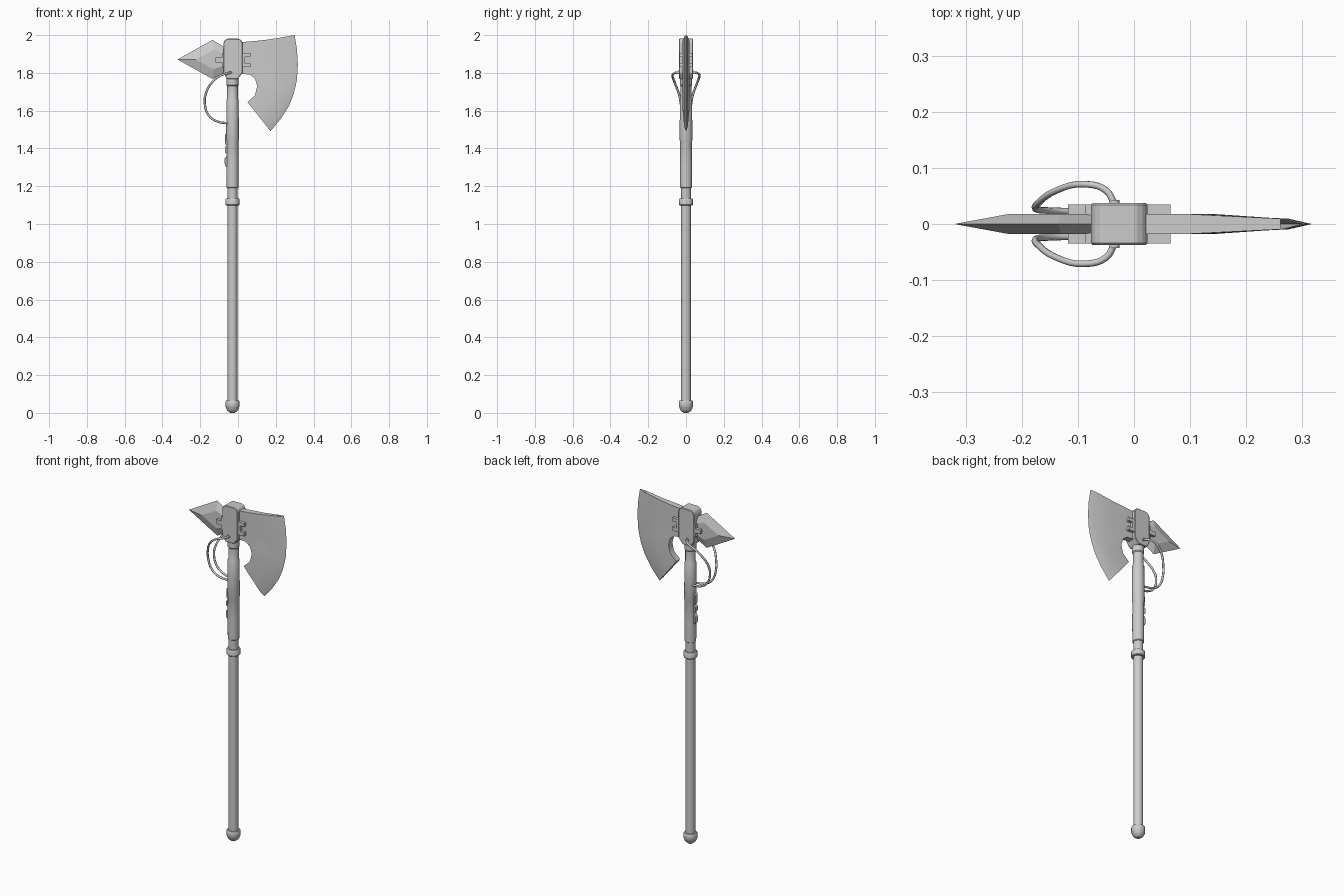
import bpy, bmesh, math
from mathutils import Vector

if "Cube" in bpy.data.objects:
    bpy.data.objects.remove(bpy.data.objects["Cube"])

CX = -0.029  # shaft axis


def make(name, verts, faces, smooth=False):
    me = bpy.data.meshes.new(name)
    me.from_pydata(verts, [], faces)
    bm = bmesh.new()
    bm.from_mesh(me)
    bmesh.ops.remove_doubles(bm, verts=bm.verts, dist=1e-5)
    bmesh.ops.recalc_face_normals(bm, faces=bm.faces)
    bm.to_mesh(me)
    bm.free()
    ob = bpy.data.objects.new(name, me)
    bpy.context.collection.objects.link(ob)
    if smooth:
        bpy.ops.object.select_all(action='DESELECT')
        ob.select_set(True)
        bpy.context.view_layer.objects.active = ob
        bpy.ops.object.shade_smooth_by_angle(angle=math.radians(35))
    return ob


def lathe(name, profile, n=24):
    verts = [(CX + r * math.cos(2 * math.pi * i / n), r * math.sin(2 * math.pi * i / n), z)
             for r, z in profile for i in range(n)]
    faces = [(k * n + i, k * n + (i + 1) % n, (k + 1) * n + (i + 1) % n, (k + 1) * n + i)
             for k in range(len(profile) - 1) for i in range(n)]
    faces += [tuple(range(n)), tuple(range((len(profile) - 1) * n, len(profile) * n))]
    return make(name, verts, faces, True)


def extrude(name, outline, y0, y1, bevel=0):
    n = len(outline)
    verts = [(x, y, z) for y in (y0, y1) for x, z in outline]
    faces = [tuple(range(n)), tuple(range(n, 2 * n))]
    faces += [(i, (i + 1) % n, n + (i + 1) % n, n + i) for i in range(n)]
    ob = make(name, verts, faces)
    if bevel:
        m = ob.modifiers.new("bevel", 'BEVEL')
        m.width, m.segments, m.limit_method = bevel, 1, 'ANGLE'
    return ob


def rect(x0, x1, z0, z1):
    return [(x0, z0), (x1, z0), (x1, z1), (x0, z1)]


# Pommel, shaft, ring and stepped upper handle
dome = [(0.035 * math.sin(a), 0.032 - 0.032 * math.cos(a))
        for a in [math.radians(d) for d in (12, 30, 48, 66, 84)]]
dome[0] = (0.012, 0.0)
lathe("pommel", dome + [(0.037, 0.032), (0.037, 0.06), (0.034, 0.065)])
lathe("shaft", [(0.026, 0.05), (0.026, 1.11)])
lathe("shaft_ring", [(0.034, 1.098), (0.037, 1.102), (0.037, 1.13), (0.034, 1.135)])
lathe("upper_handle", [(0.026, 1.12), (0.026, 1.19), (0.031, 1.194), (0.032, 1.31),
                       (0.031, 1.435), (0.034, 1.445), (0.033, 1.56), (0.032, 1.655),
                       (0.028, 1.665), (0.028, 1.73), (0.032, 1.735), (0.032, 1.79)])

# Finger grip plate with bumps along the back of the handle
extrude("finger_grip", [(-0.04, 1.30), (-0.066, 1.305), (-0.071, 1.32), (-0.071, 1.345),
                        (-0.06, 1.36), (-0.06, 1.37), (-0.07, 1.38), (-0.07, 1.405),
                        (-0.06, 1.415), (-0.068, 1.425), (-0.068, 1.475), (-0.06, 1.485),
                        (-0.04, 1.49)], -0.013, 0.013, 0.002)

# Head block
extrude("head_block", [(-0.058, 1.768), (-0.001, 1.768), (0.024, 1.80), (0.024, 1.958),
                       (0.018, 1.972), (0.004, 1.981), (-0.058, 1.981), (-0.071, 1.972),
                       (-0.077, 1.958), (-0.077, 1.80)], -0.037, 0.037, 0.003)

# Bracket prongs clamping blade and spike
extrude("blade_prong_upper", rect(0.0, 0.065, 1.885, 1.906), -0.035, 0.035)
extrude("blade_prong_lower", rect(0.0, 0.065, 1.83, 1.851), -0.035, 0.035)
extrude("blade_prong_web", rect(0.0, 0.038, 1.83, 1.906), -0.035, 0.035)
extrude("spike_prong", rect(-0.118, -0.05, 1.856, 1.881), -0.035, 0.035)
extrude("spike_prong_web", rect(-0.086, -0.05, 1.83, 1.906), -0.035, 0.035)

# Blade: strips from the root outline out to the cutting edge
root = [(0.02, 1.963), (0.02, 1.92), (0.02, 1.86), (0.02, 1.795), (0.058, 1.795),
        (0.09, 1.77), (0.102, 1.73), (0.09, 1.682), (0.05, 1.645)]
edge = [(0.30, 2.0), (0.312, 1.925), (0.317, 1.845), (0.312, 1.765), (0.304, 1.725),
        (0.292, 1.68), (0.267, 1.62), (0.225, 1.555), (0.172, 1.492)]
cols = [(0, 0.018), (0.25, 0.018), (0.5, 0.0145), (0.86, 0.0095), (1, 0)]
R, C = len(root), len(cols)
verts, faces = [], []
for s in (-1, 1):
    for i, (a, b) in enumerate(zip(root, edge)):
        for t, h in cols:
            p = Vector(a).lerp(Vector(b), t)
            sag = 0.005 * math.sin(math.pi * t) if i == 0 else 0
            verts.append((p.x, s * h, p.y - sag))
for o in (0, R * C):
    faces += [(o + i * C + j, o + i * C + j + 1, o + (i + 1) * C + j + 1, o + (i + 1) * C + j)
              for i in range(R - 1) for j in range(C - 1)]
rim = ([i * C for i in range(R)], list(range(C)), [(R - 1) * C + j for j in range(C)])
for loop in rim:
    for a, b in zip(loop, loop[1:]):
        f = [a, b, R * C + b, R * C + a]
        faces.append(tuple(f[:3]) if b % C == C - 1 and loop is not rim[0] else tuple(f))
make("axe_blade", verts, faces, True)

# Back spike: sharp outline with raised flat on each side
outer = [(-0.07, 1.935), (-0.135, 1.975), (-0.32, 1.871), (-0.135, 1.768), (-0.07, 1.805)]
inner = [(-0.07, 1.90), (-0.13, 1.922), (-0.225, 1.871), (-0.13, 1.82), (-0.07, 1.84)]
verts = [(x, 0, z) for x, z in outer] + [(x, s * 0.0175, z) for s in (-1, 1) for x, z in inner]
faces = []
for o in (5, 10):
    faces.append(tuple(range(o, o + 5)))
    faces += [(i, i + 1, o + i + 1, o + i) for i in range(4)]
faces.append((0, 5, 9, 4, 14, 10))
make("back_spike", verts, faces)

# Mirrored cables with sockets on the head block
path = [(-0.035, 0.036, 1.803), (-0.05, 0.06, 1.799), (-0.09, 0.071, 1.787),
        (-0.14, 0.059, 1.747), (-0.17, 0.038, 1.69), (-0.176, 0.028, 1.64),
        (-0.155, 0.024, 1.575), (-0.11, 0.022, 1.543), (-0.045, 0.016, 1.533)]
for s, side in ((-1, "front"), (1, "back")):
    cu = bpy.data.curves.new("cable_" + side, 'CURVE')
    cu.dimensions = '3D'
    cu.bevel_depth, cu.bevel_resolution, cu.resolution_u = 0.006, 2, 5
    cu.use_fill_caps = True
    sp = cu.splines.new('BEZIER')
    sp.bezier_points.add(len(path) - 1)
    for bp, (x, y, z) in zip(sp.bezier_points, path):
        bp.co = (x, s * y, z)
        bp.handle_left_type = bp.handle_right_type = 'AUTO'
    ob = bpy.data.objects.new("cable_" + side, cu)
    bpy.context.collection.objects.link(ob)
    ring = [(-0.035 + 0.009 * math.cos(k * math.pi / 6), 1.803 + 0.009 * math.sin(k * math.pi / 6))
            for k in range(12)]
    extrude("cable_socket_" + side, ring, s * 0.03, s * 0.043)
